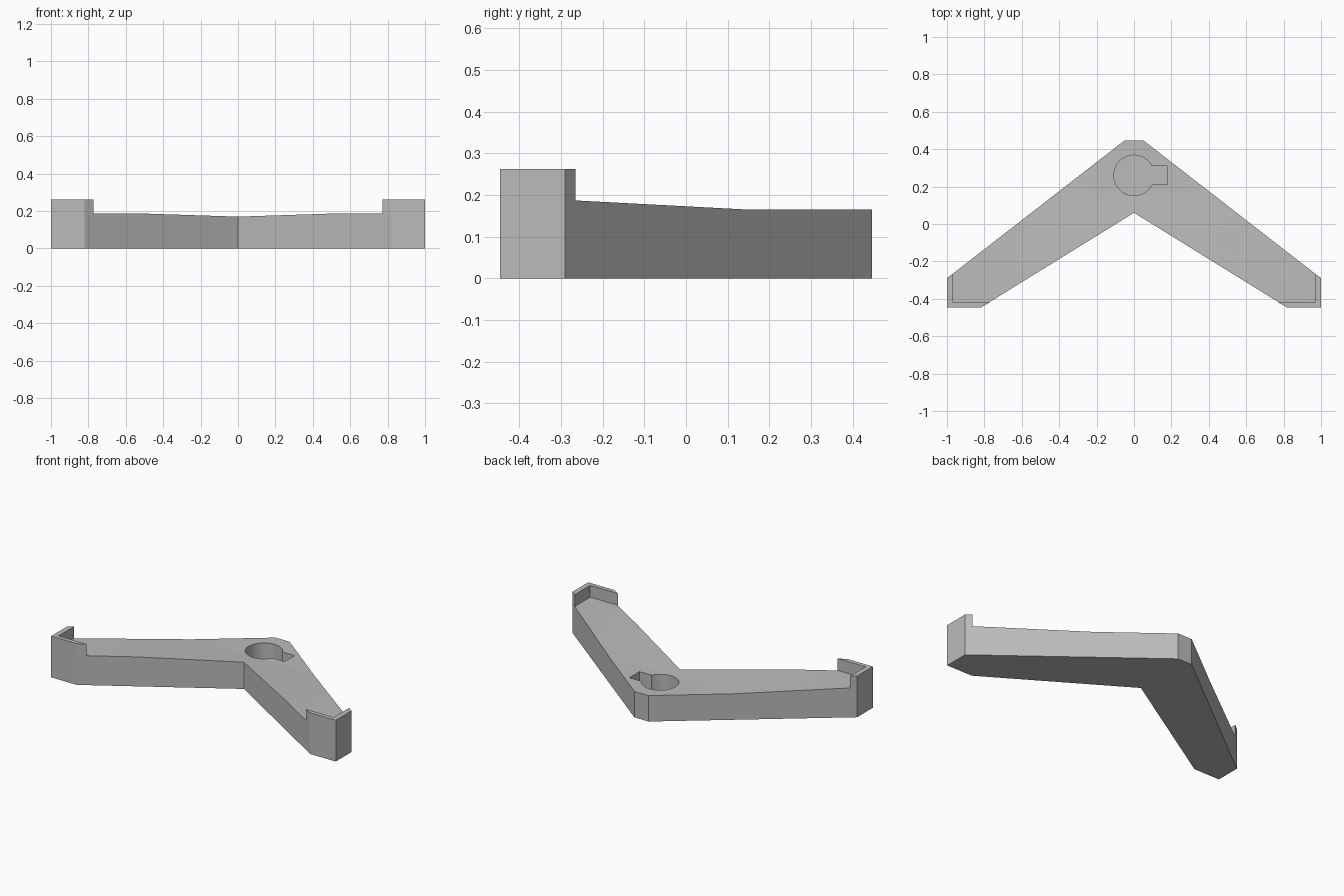
import bpy, bmesh, math
from mathutils import Vector

cube = bpy.data.objects.get("Cube")
if cube:
    bpy.data.objects.remove(cube, do_unlink=True)

grey = bpy.data.materials.new("plain grey")
grey.use_nodes = True
GREY = (0.5, 0.5, 0.5, 1)
grey.diffuse_color = GREY
grey.node_tree.nodes["Principled BSDF"].inputs["Base Color"].default_value = GREY

TIP_Z, HUB_Z, RIM_Z = 0.187, 0.165, 0.262
TIP_Y, HUB_Y = -0.265, 0.15


def prism(name, outline, z0, z1, edit=None):
    """Extrude a plan outline from z0 to z1."""
    bm = bmesh.new()
    face = bm.faces.new([bm.verts.new((x, y, z0)) for x, y in outline])
    up = bmesh.ops.extrude_face_region(bm, geom=[face], use_keep_orig=True)["geom"]
    bmesh.ops.translate(bm, vec=(0, 0, z1 - z0),
                        verts=[v for v in up if isinstance(v, bmesh.types.BMVert)])
    bmesh.ops.recalc_face_normals(bm, faces=bm.faces)
    if edit:
        edit(bm)
    mesh = bpy.data.meshes.new(name)
    bm.to_mesh(mesh)
    bm.free()
    mesh.materials.append(grey)
    ob = bpy.data.objects.new(name, mesh)
    bpy.context.collection.objects.link(ob)
    return ob


def slope_top(bm):
    """Raise the top gently from the hub towards the tips."""
    for y in (HUB_Y, TIP_Y):
        bmesh.ops.bisect_plane(bm, geom=bm.verts[:] + bm.edges[:] + bm.faces[:],
                               plane_co=(0, y, 0), plane_no=(0, 1, 0))
    for v in bm.verts:
        if v.co.z > 0.01:
            t = (HUB_Y - v.co.y) / (HUB_Y - TIP_Y)
            v.co.z = HUB_Z + (TIP_Z - HUB_Z) * min(1, max(0, t))


def open_bottom(bm):
    low = [f for f in bm.faces if f.normal.z < -0.9]
    bmesh.ops.delete(bm, geom=low, context='FACES')


# V-shaped bracket body
half = [(0.05, 0.447), (1, -0.29), (1, -0.447), (0.82, -0.447)]
outline = half + [(0, 0.06)] + [(-x, y) for x, y in reversed(half)]
body = prism("bracket_body", outline, 0, HUB_Z, slope_top)

# Blind keyhole in the hub: round bore with a side slot
radius, slot, cy = 0.108, 0.05, 0.26
a = math.asin(slot / radius)
n = 48
key = [(radius * math.cos(t), cy + radius * math.sin(t))
       for t in (a + (2 * math.pi - 2 * a) * i / n for i in range(n + 1))]
key += [(0.18, cy - slot), (0.18, cy + slot)]
cutter = prism("keyhole_cutter", key, 0.02, 0.4)
cutter.hide_render = True
cutter.hide_viewport = True
cut = body.modifiers.new("keyhole", 'BOOLEAN')
cut.object = cutter
cut.operation = 'DIFFERENCE'
cut.solver = 'EXACT'

# Raised L-shaped rims around the outer corner of each tip
rim = [(0.772, -0.42), (0.82, -0.447), (1, -0.447), (1, -0.29),
       (0.967, TIP_Y), (0.967, -0.42)]
for side, name in ((1, "left_tip_rim"), (-1, "right_tip_rim")):
    prism(name, [(side * x, y) for x, y in rim], TIP_Z, RIM_Z, open_bottom)

# Bake the cut and soften only the bore wall
bpy.context.view_layer.objects.active = body
body.select_set(True)
bpy.ops.object.modifier_apply(modifier=cut.name)
bpy.data.objects.remove(cutter, do_unlink=True)
bpy.ops.object.shade_smooth_by_angle(angle=math.radians(20))
